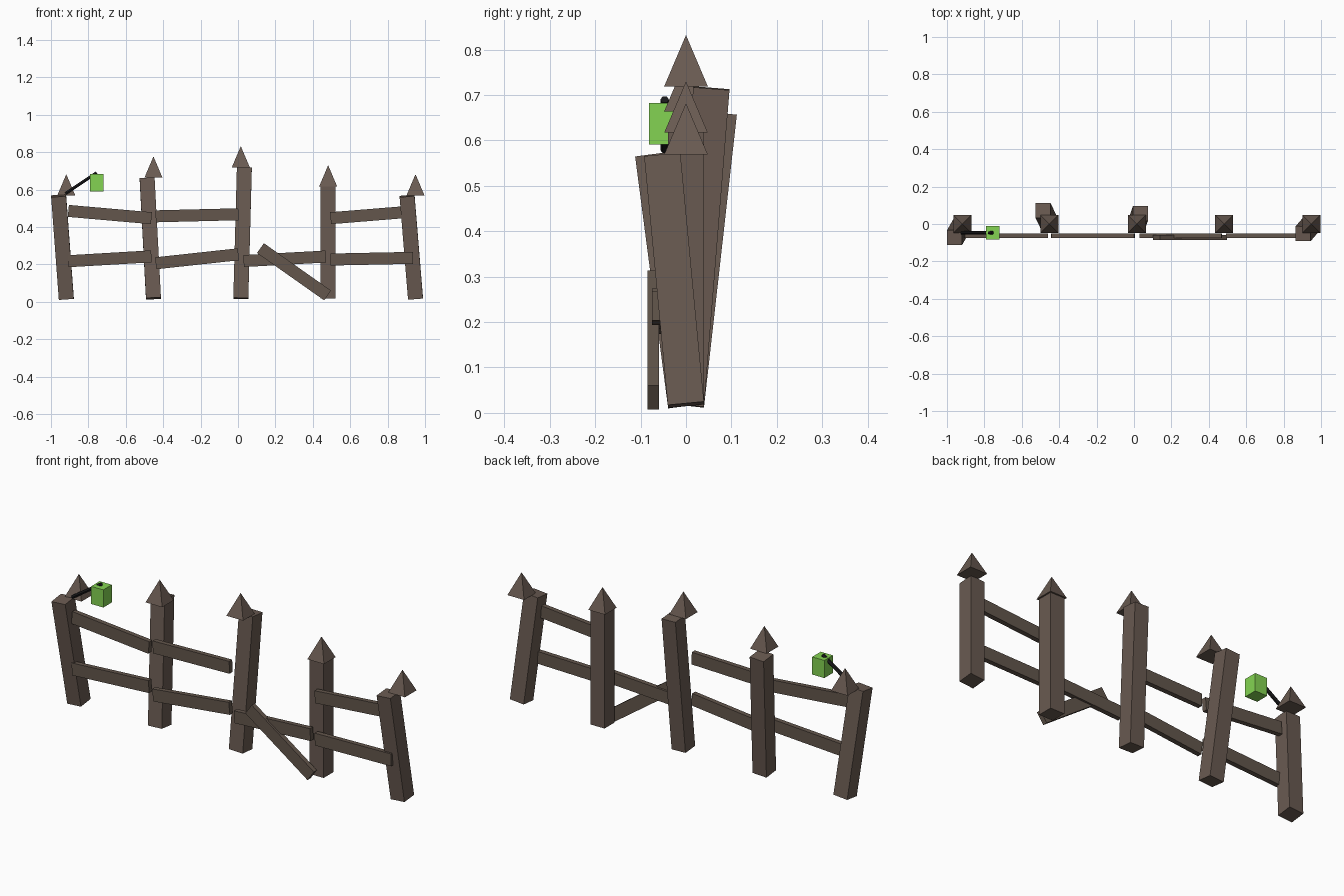
import bpy, math
from mathutils import Vector, Matrix

if "Cube" in bpy.data.objects:
    bpy.data.objects.remove(bpy.data.objects["Cube"])


def srgb(r, g, b):
    def f(c):
        c /= 255
        return c / 12.92 if c <= 0.04045 else ((c + 0.055) / 1.055) ** 2.4
    return (f(r), f(g), f(b), 1)


def material(name, rgb):
    m = bpy.data.materials.new(name)
    m.diffuse_color = srgb(*rgb)
    m.use_nodes = True
    m.node_tree.nodes["Principled BSDF"].inputs["Base Color"].default_value = m.diffuse_color
    return m


WOOD = material("post wood", (105, 90, 81))
RAIL = material("rail wood", (99, 86, 76))
GREEN = material("lantern green", (132, 212, 82))
IRON = material("black iron", (26, 26, 28))


def finish(name, mat, matrix):
    ob = bpy.context.object
    ob.name = name
    ob.data.materials.append(mat)
    ob.matrix_world = matrix
    return ob


def box(name, mat, centre, size, rot=Matrix()):
    bpy.ops.mesh.primitive_cube_add(size=1)
    return finish(name, mat, Matrix.Translation(centre) @ rot @ Matrix.Diagonal((*size, 1)))


def cone(name, mat, centre, r1, r2, depth, sides, rot):
    bpy.ops.mesh.primitive_cone_add(vertices=sides, radius1=r1, radius2=r2, depth=depth)
    return finish(name, mat, Matrix.Translation(centre) @ rot)


# Leaning posts with upright pyramid caps: base x, top x, top y, top z
POSTS = [(-0.918, -0.959, -0.072, 0.567),
         (-0.452, -0.486, 0.072, 0.659),
         (0.015, 0.034, 0.056, 0.715),
         (0.482, 0.482, 0.0, 0.617),
         (0.949, 0.904, -0.052, 0.566)]
CAP_Z = [0.569, 0.664, 0.719, 0.617, 0.569]
for i, (x, tx, ty, tz) in enumerate(POSTS, 1):
    a, b = Vector((x, 0, 0.018)), Vector((tx, ty, tz))
    d = b - a
    lean = (Matrix.Rotation(math.atan2(-d.y, d.z), 4, 'X')
            @ Matrix.Rotation(math.atan2(d.x, math.hypot(d.y, d.z)), 4, 'Y'))
    box(f"post_{i}", WOOD, (a + b) / 2, (0.08, 0.08, d.length), lean)
    cone(f"post_cap_{i}", WOOD, (x, 0, CAP_Z[i - 1] + 0.0565), 0.068, 0, 0.113, 4,
         Matrix.Rotation(math.pi / 4, 4, 'Z'))


# Crooked rails: left x, left z, right x, right z, y
def rail(name, x0, z0, x1, z1, y=-0.062):
    d = Vector((x1 - x0, 0, z1 - z0))
    box(name, RAIL, ((x0 + x1) / 2, y, (z0 + z1) / 2), (d.length, 0.025, 0.064),
        Matrix.Rotation(-math.atan2(d.z, d.x), 4, 'Y'))


rail("upper_rail_1", -0.907, 0.486, -0.463, 0.447)
rail("upper_rail_2", -0.440, 0.457, 0.002, 0.468)
rail("upper_rail_4", 0.495, 0.447, 0.937, 0.483)
rail("lower_rail_1", -0.907, 0.217, -0.463, 0.243)
rail("lower_rail_2", -0.440, 0.206, 0.002, 0.254)
rail("lower_rail_3", 0.030, 0.218, 0.469, 0.242)
rail("lower_rail_4", 0.495, 0.226, 0.935, 0.235)
rail("fallen_rail", 0.120, 0.287, 0.479, 0.034, -0.0725)

# Lantern hanging from a slanted rod
a, b = Vector((-0.922, -0.047, 0.579)), Vector((-0.756, -0.047, 0.690))
d = b - a
cone("lantern_rod", IRON, (a + b) / 2, 0.0095, 0.0095, d.length, 6,
     Matrix.Rotation(math.atan2(d.x, d.z), 4, 'Y'))
box("lantern", GREEN, (-0.755, -0.047, 0.637), (0.07, 0.07, 0.092))
